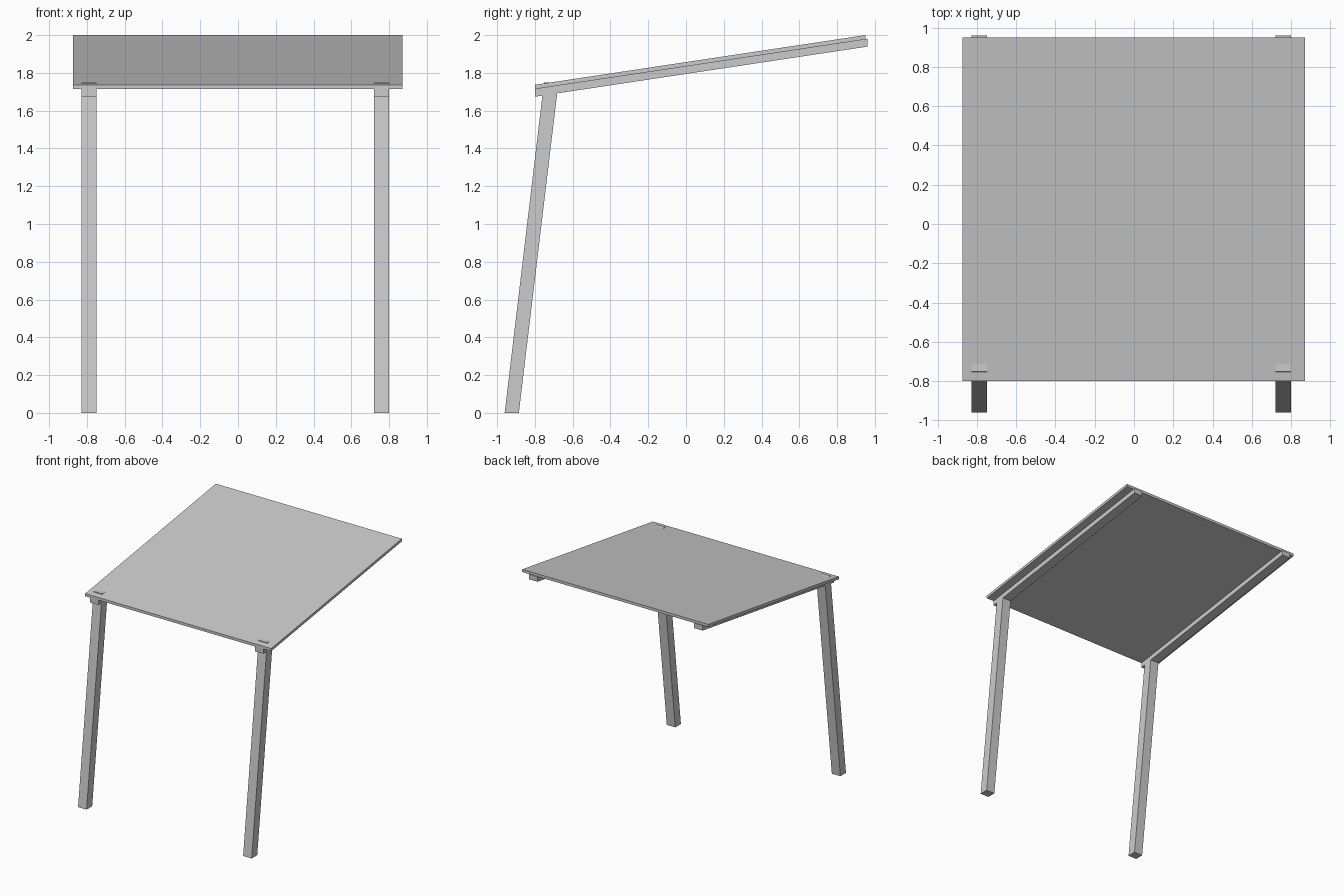
import bpy

if "Cube" in bpy.data.objects:
    bpy.data.objects.remove(bpy.data.objects["Cube"])


def extruded_profile(name, profile, x0, x1):
    """Solid made by extruding a (y, z) side profile from x0 to x1."""
    n = len(profile)
    verts = [(x, y, z) for x in (x0, x1) for y, z in profile]
    faces = [tuple(reversed(range(n))), tuple(range(n, 2 * n))]
    faces += [(i, (i + 1) % n, n + (i + 1) % n, n + i) for i in range(n)]
    mesh = bpy.data.meshes.new(name)
    mesh.from_pydata(verts, [], faces)
    obj = bpy.data.objects.new(name, mesh)
    bpy.context.collection.objects.link(obj)
    return obj


# side profiles (y, z), counter-clockwise seen from the right
TOP = [(-0.80, 1.714), (0.95, 1.977), (0.95, 2.0), (-0.80, 1.737)]
RAIL = [(-0.80, 1.674), (0.96, 1.939), (0.96, 1.981), (-0.80, 1.718)]
LEG = [(-0.96, 0.0), (-0.885, 0.0), (-0.675, 1.75), (-0.752, 1.75)]

# sloping tabletop panel
extruded_profile("top_panel", TOP, -0.873, 0.871)

# support rail and leaning leg on each side; leg tops poke through the panel
for side, x0 in (("left", -0.828), ("right", 0.72)):
    extruded_profile(side + "_rail", RAIL, x0, x0 + 0.08)
    extruded_profile(side + "_leg", LEG, x0, x0 + 0.08)
